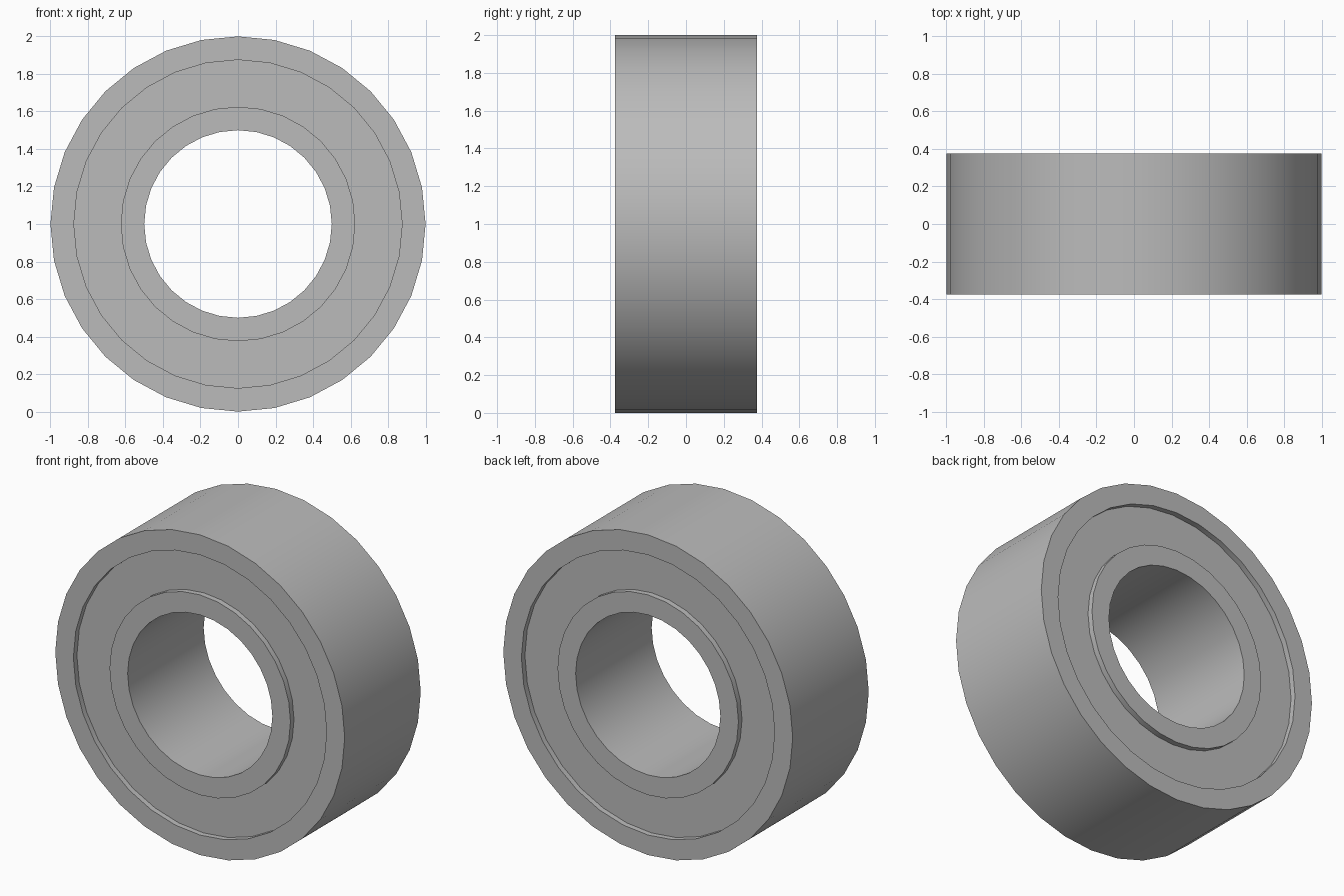
import bpy
import math

# Remove the default cube
cube = bpy.data.objects.get("Cube")
if cube:
    bpy.data.objects.remove(cube, do_unlink=True)

# Plain grey metal
steel = bpy.data.materials.new("steel_grey")
steel.use_nodes = True
GREY = (0.5, 0.5, 0.5, 1)
steel.diffuse_color = GREY
steel.node_tree.nodes["Principled BSDF"].inputs["Base Color"].default_value = GREY


def circle(radius, half_width, sides):
    """Points of one rim around the y axis, starting at the top."""
    steps = [2 * math.pi * i / sides for i in range(sides)]
    return [(radius * math.sin(a), half_width, 1 + radius * math.cos(a)) for a in steps]


def ring(name, inner, outer, half_width, sides):
    """Closed tube of rectangular section lying along y."""
    section = [(outer, -half_width), (outer, half_width),
               (inner, half_width), (inner, -half_width)]
    verts = []
    for radius, y in section:
        verts += circle(radius, y, sides)
    faces = []
    for k in range(4):
        a, b = k * sides, (k + 1) % 4 * sides
        for i in range(sides):
            j = (i + 1) % sides
            faces.append((a + i, a + j, b + j, b + i))
    mesh = bpy.data.meshes.new(name)
    mesh.from_pydata(verts, [], faces)
    mesh.materials.append(steel)
    obj = bpy.data.objects.new(name, mesh)
    bpy.context.collection.objects.link(obj)
    bpy.ops.object.select_all(action="DESELECT")
    obj.select_set(True)
    bpy.context.view_layer.objects.active = obj
    # Outward normals, then smooth sides with sharp rims
    bpy.ops.object.mode_set(mode="EDIT")
    bpy.ops.mesh.select_all(action="SELECT")
    bpy.ops.mesh.normals_make_consistent(inside=False)
    bpy.ops.object.mode_set(mode="OBJECT")
    bpy.ops.object.shade_smooth_by_angle(angle=math.radians(35))
    return obj


# Outer race, inner race and the slightly recessed shield between them
ring("outer_race", 0.875, 1.0, 0.375, 32)
ring("inner_race", 0.5, 0.625, 0.375, 32)
ring("shield", 0.61, 0.885, 0.34, 32)
